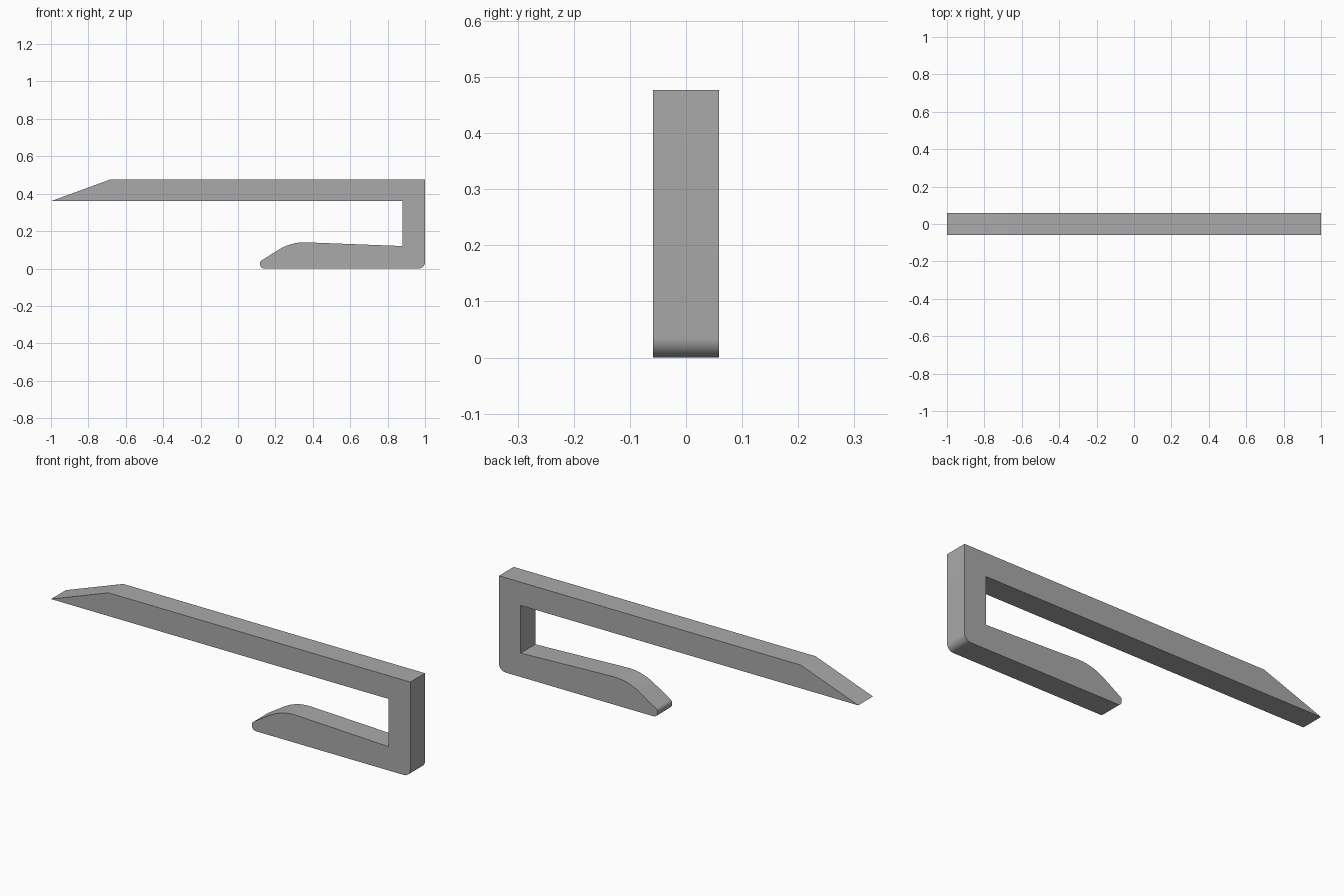
import bpy
import bmesh
import math
from mathutils import Vector

cube = bpy.data.objects.get("Cube")
if cube:
    bpy.data.objects.remove(cube, do_unlink=True)

HALF_WIDTH = 0.0585

# Material
grey = bpy.data.materials.new("plain grey")
grey.use_nodes = True
colour = (0.4, 0.4, 0.4, 1)
grey.diffuse_color = colour
grey.node_tree.nodes["Principled BSDF"].inputs["Base Color"].default_value = colour


def round_corner(before, corner, after, radius, steps=10):
    """Points of the arc that rounds one profile corner."""
    if radius == 0:
        return [corner]
    a = (before - corner).normalized()
    b = (after - corner).normalized()
    half = a.angle(b) / 2
    centre = corner + (a + b).normalized() * radius / math.sin(half)
    start = corner + a * radius / math.tan(half) - centre
    end = corner + b * radius / math.tan(half) - centre
    sweep = start.angle(end)
    return [centre + (start * math.sin(sweep * (1 - i / steps))
                      + end * math.sin(sweep * i / steps)) / math.sin(sweep)
            for i in range(steps + 1)]


# Side profile of the clip: x, z, corner radius
corners = [
    (-1, 0.36, 0), (0.88, 0.36, 0), (0.88, 0.12, 0),       # long arm, inner slot
    (0.285, 0.143, 0.26), (0.118, 0.038, 0.018),           # raised short arm
    (0.118, 0, 0.022), (1, 0, 0.035),                      # rounded tip and heel
    (1, 0.477, 0), (-0.68, 0.477, 0),                      # spine, pointed end
]
points = [Vector((x, 0, z)) for x, z, _ in corners]
outline = []
for i, (_, _, radius) in enumerate(corners):
    outline += round_corner(points[i - 1], points[i], points[(i + 1) % len(points)], radius)

# Extrude the profile across the width
bm = bmesh.new()
face = bm.faces.new([bm.verts.new(p + Vector((0, -HALF_WIDTH, 0))) for p in outline])
extruded = bmesh.ops.extrude_face_region(bm, geom=[face])["geom"]
bmesh.ops.translate(bm, vec=(0, 2 * HALF_WIDTH, 0),
                    verts=[g for g in extruded if isinstance(g, bmesh.types.BMVert)])
bmesh.ops.recalc_face_normals(bm, faces=bm.faces)
mesh = bpy.data.meshes.new("clip_body")
bm.to_mesh(mesh)
bm.free()
mesh.materials.append(grey)

clip = bpy.data.objects.new("clip_body", mesh)
bpy.context.collection.objects.link(clip)
bpy.context.view_layer.objects.active = clip
clip.select_set(True)
bpy.ops.object.shade_smooth_by_angle(angle=math.radians(19))
